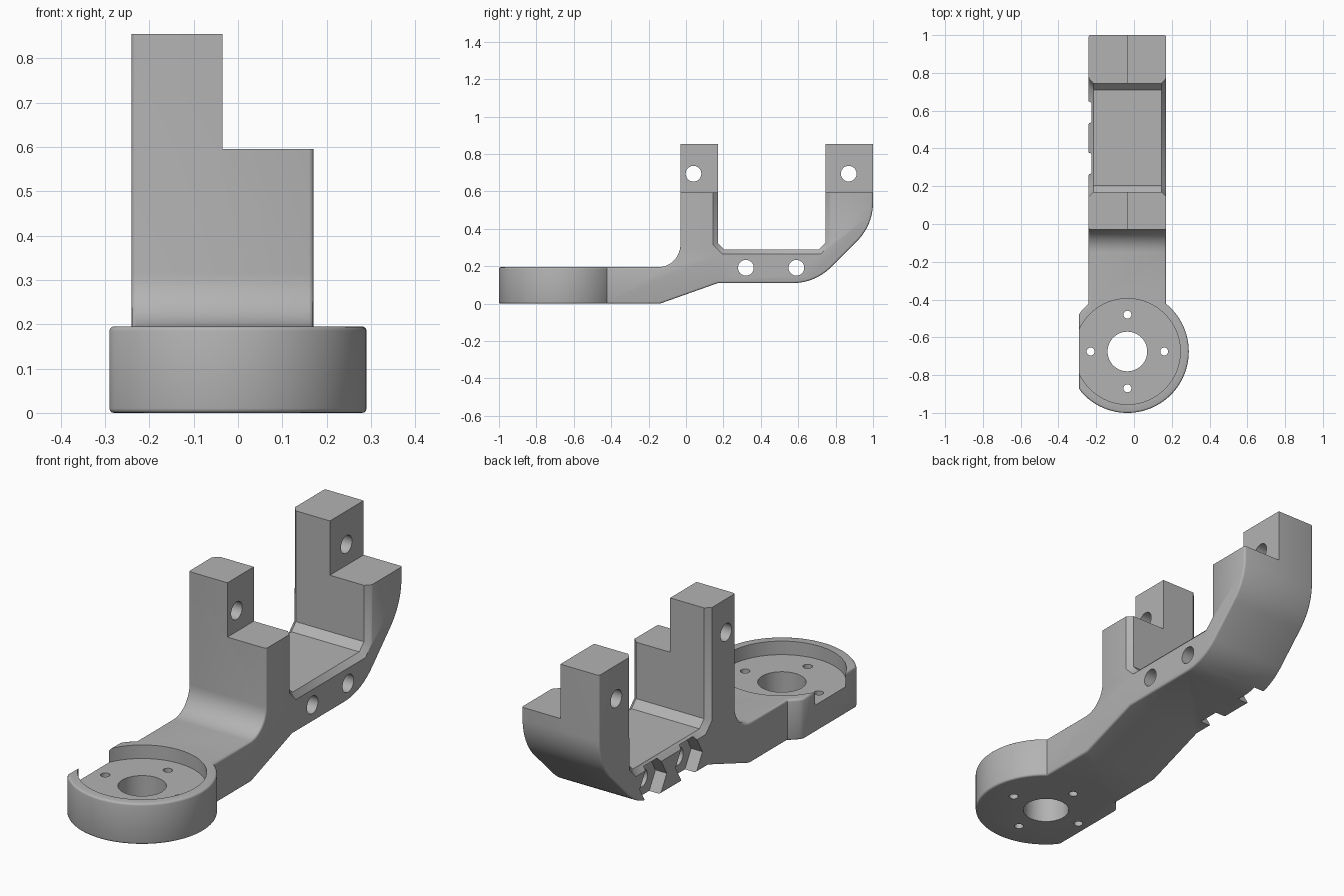
import bpy, bmesh
from math import sin, cos, pi, radians
from mathutils import Vector

if "Cube" in bpy.data.objects:
    bpy.data.objects.remove(bpy.data.objects["Cube"], do_unlink=True)

LEFT, RIGHT, MID = -0.24, 0.17, -0.035   # arm sides and step plane
RING_Y, RING_R, RING_H = -0.675, 0.325, 0.195
TOP, STEP = 0.855, 0.595

grey = bpy.data.materials.new("plain grey")
grey.use_nodes = True
grey.diffuse_color = (0.45, 0.45, 0.45, 1)
grey.node_tree.nodes["Principled BSDF"].inputs["Base Color"].default_value = grey.diffuse_color


def arc(cx, cy, r, a0, a1, n=12):
    angles = [radians(a0 + (a1 - a0) * i / n) for i in range(n + 1)]
    return [(cx + r * cos(a), cy + r * sin(a)) for a in angles]


def circle(cx, cy, r, n=48):
    return arc(cx, cy, r, 0, 360, n)[:-1]


def prism(name, pts, axis, lo, hi, edit=None):
    """Extrude a 2D outline: (y, z) along x, or (x, y) along z."""
    place = (lambda a, b: (lo, a, b)) if axis == "x" else (lambda a, b: (a, b, lo))
    bm = bmesh.new()
    face = bm.faces.new([bm.verts.new(place(a, b)) for a, b in pts])
    ext = bmesh.ops.extrude_face_region(bm, geom=[face])
    shift = Vector((hi - lo, 0, 0)) if axis == "x" else Vector((0, 0, hi - lo))
    bmesh.ops.translate(bm, vec=shift, verts=[v for v in ext["geom"] if isinstance(v, bmesh.types.BMVert)])
    bmesh.ops.recalc_face_normals(bm, faces=bm.faces)
    if edit:
        edit(bm)
    mesh = bpy.data.meshes.new(name)
    bm.to_mesh(mesh)
    bm.free()
    mesh.materials.append(grey)
    ob = bpy.data.objects.new(name, mesh)
    bpy.context.collection.objects.link(ob)
    return ob


def box(name, x0, x1, y0, y1, z0, z1):
    return prism(name, [(x0, y0), (x1, y0), (x1, y1), (x0, y1)], "z", z0, z1)


def combine(target, tool, operation="DIFFERENCE"):
    mod = target.modifiers.new("combine", "BOOLEAN")
    mod.operation, mod.solver, mod.object = operation, "EXACT", tool
    bpy.context.view_layer.objects.active = target
    bpy.ops.object.modifier_apply(modifier=mod.name)
    bpy.data.objects.remove(tool, do_unlink=True)


def bevel(bm, test, offset, segments):
    edges = [e for e in bm.edges if test(e)]
    bmesh.ops.bevel(bm, geom=edges, offset=offset, segments=segments, profile=0.5, affect="EDGES")


# Arm: side outline with cradle, chamfered inside and rounded outside
outline = [(-0.55, 0), (-0.14, 0), (0.17, 0.11)]
outline += arc(0.57, 0.40, 0.29, -90, -45) + arc(0.71, 0.54, 0.29, -45, 0)
outline += [(1, TOP), (0.745, TOP), (0.745, 0.325), (0.71, 0.29), (0.205, 0.29), (0.17, 0.325)]
outline += [(0.17, TOP), (-0.03, TOP)] + arc(-0.15, RING_H + 0.12, 0.12, 0, -90) + [(-0.55, RING_H)]


def soften_arm(bm):
    def on_side(e):
        return any(all(abs(v.co.x - s) < 1e-5 for v in e.verts) for s in (LEFT, RIGHT))

    def inside(e):
        m = (e.verts[0].co + e.verts[1].co) / 2
        return 0.14 < m.y < 0.76 and m.z > 0.28

    def is_end(e):
        return all(v.co.z > TOP - 0.001 for v in e.verts) or all(v.co.y < -0.54 for v in e.verts)

    bevel(bm, lambda e: on_side(e) and inside(e) and not is_end(e), 0.025, 1)
    bevel(bm, lambda e: on_side(e) and not inside(e) and not is_end(e), 0.01, 3)


bracket = prism("bracket", outline, "x", LEFT, RIGHT, soften_arm)

# Round motor cup, flattened on one side, with rounded rims
ring = [(max(x, -0.29), y) for x, y in circle(MID, RING_Y, RING_R, 96)]
ring = [p for i, p in enumerate(ring)
        if not (p[0] == ring[i - 1][0] == ring[(i + 1) % len(ring)][0] == -0.29)]


def soften_ring(bm):
    bevel(bm, lambda e: abs(e.verts[0].co.z - e.verts[1].co.z) < 1e-5, 0.01, 3)


combine(bracket, prism("cup", ring, "z", 0, RING_H, soften_ring), "UNION")
combine(bracket, prism("recess", circle(MID, RING_Y, 0.28, 96), "z", 0.13, 0.3))

# Shaft hole and four screw holes
combine(bracket, prism("shaft_hole", circle(MID, RING_Y, 0.105), "z", -0.1, 0.3))
for k in range(4):
    x, y = MID + 0.195 * cos(k * pi / 2), RING_Y + 0.195 * sin(k * pi / 2)
    combine(bracket, prism("screw_hole", circle(x, y, 0.021, 20), "z", -0.1, 0.3))

# Step that halves the width of both posts
combine(bracket, box("step", MID, 0.4, -0.3, 1.2, STEP, 1.1))

# Cross holes through posts and floor, nut pockets on the side
for y in (0.04, 0.87):
    combine(bracket, prism("post_hole", circle(y, 0.695, 0.042, 32), "x", -0.4, 0.3))
for y in (0.32, 0.59):
    combine(bracket, prism("floor_hole", circle(y, 0.192, 0.042, 32), "x", -0.4, 0.3))
    combine(bracket, prism("nut_pocket", circle(y, 0.192, 0.102, 6), "x", -0.4, LEFT + 0.06))

# Shading
bpy.ops.object.select_all(action="DESELECT")
bracket.select_set(True)
bpy.context.view_layer.objects.active = bracket
bpy.ops.object.shade_smooth_by_angle(angle=radians(32))
